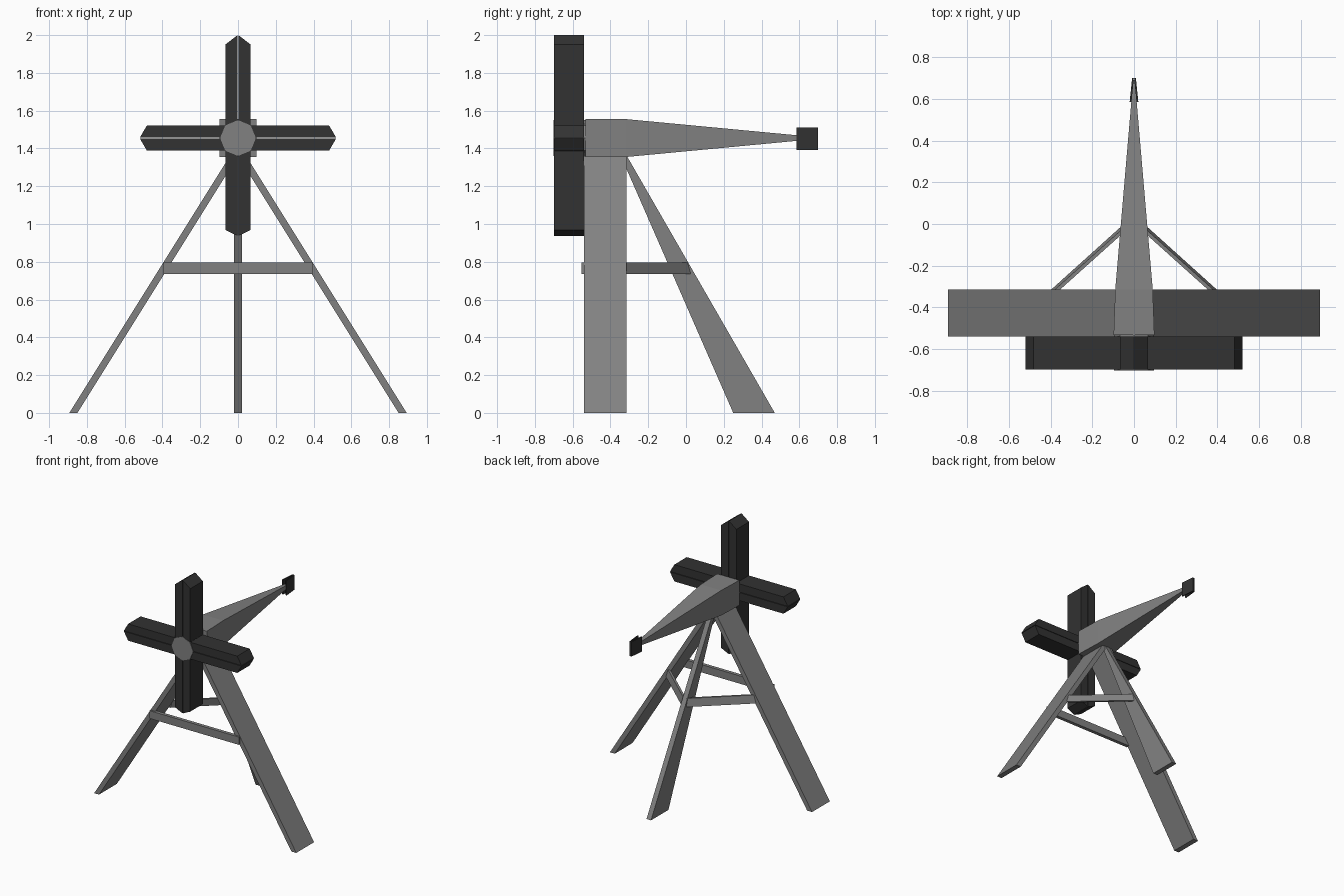
import bpy, bmesh

if "Cube" in bpy.data.objects:
    bpy.data.objects.remove(bpy.data.objects["Cube"])


def material(name, v):
    m = bpy.data.materials.new(name)
    m.diffuse_color = (v, v, v, 1)
    m.use_nodes = True
    m.node_tree.nodes["Principled BSDF"].inputs["Base Color"].default_value = m.diffuse_color
    return m


dark = material("dark", 0.032)
grey = material("mid_grey", 0.222)
HUB_Z = 1.455


def loft(name, rings, mat=grey):
    """Closed solid through a sequence of matching cross-sections."""
    bm = bmesh.new()
    loops = [[bm.verts.new(p) for p in r] for r in rings]
    for a, b in zip(loops, loops[1:]):
        for i in range(len(a)):
            j = (i + 1) % len(a)
            bm.faces.new((a[i], a[j], b[j], b[i]))
    bm.faces.new(loops[0][::-1])
    bm.faces.new(loops[-1])
    bmesh.ops.recalc_face_normals(bm, faces=bm.faces)
    mesh = bpy.data.meshes.new(name)
    bm.to_mesh(mesh)
    bm.free()
    mesh.materials.append(mat)
    ob = bpy.data.objects.new(name, mesh)
    bpy.context.collection.objects.link(ob)
    return ob


def prism_y(name, profile, y0, y1, mat=grey):
    return loft(name, [[(x, y, z) for x, z in profile] for y in (y0, y1)], mat)


def prism_z(name, profile, z0, z1, mat=grey):
    return loft(name, [[(x, y, z) for x, y in profile] for z in (z0, z1)], mat)


def rect_y(y, hx, hz):
    return [(sx * hx, y, HUB_Z + sz * hz)
            for sx, sz in ((-1, -1), (1, -1), (1, 1), (-1, 1))]


# Housing: square block tapering into the tail boom
loft("housing_and_boom", [rect_y(-0.533, 0.098, 0.1), rect_y(-0.315, 0.09, 0.1),
                          rect_y(0.69, 0.004, 0.005)])

# Octagonal hub with its axle reaching the housing
r, d = 0.095, 0.0672
octagon = [(r, 0), (d, d), (0, r), (-d, d), (-r, 0), (-d, -d), (0, -r), (d, -d)]
prism_y("hub", [(x, HUB_Z + z) for x, z in octagon], -0.702, -0.53)

# Rear leg, tapering upward
loft("rear_leg", [[(x, y, z) for x, y in ((-0.02, a), (0.02, a), (0.02, b), (-0.02, b))]
                  for z, a, b in ((0, 0.25, 0.47), (1.36, -0.345, -0.313))])

# Front cross bar
prism_z("front_cross_bar", [(-0.395, -0.553), (0.395, -0.553),
                            (0.395, -0.525), (-0.395, -0.525)], 0.735, 0.797)

w, g = 0.067, 0.002  # blade half width, half of the seam between blade halves
for s, side in ((-1, "left"), (1, "right")):
    # Crossed blades with pointed ends, each made of two halves with a fine seam
    prism_y("vertical_blade_" + side, [(s * g, 2), (s * w, 1.95), (s * w, 0.968),
                                       (s * g, 0.937)], -0.699, -0.54, dark)
    prism_y("horizontal_blade_" + ("lower" if s < 0 else "upper"),
            [(0.52, HUB_Z + s * g), (0.482, HUB_Z + s * w),
             (-0.482, HUB_Z + s * w), (-0.52, HUB_Z + s * g)], -0.698, -0.541, dark)
    # Splayed front legs
    prism_y(side + "_front_leg", [(s * 0.893, 0), (s * 0.85, 0), (0, 1.36), (s * 0.043, 1.36)],
            -0.54, -0.315)
    # Diagonal brace to the rear leg, leaning inward like the legs
    loft(side + "_brace", [[(s * (0.40 - k), -0.317, z), (s * (0.375 - k), -0.317, z),
                            (s * 0.015, 0.008 - k, z), (s * 0.015, 0.03 - k, z)]
                           for z, k in ((0.735, 0), (0.797, 0.018))])
    # Converging tail plates
    prism_z(side + "_tail_plate", [(s * 0.021, 0.585), (s * 0.012, 0.585),
                                   (s * 0.001, 0.70), (s * 0.009, 0.70)],
            1.393, 1.51, dark)
